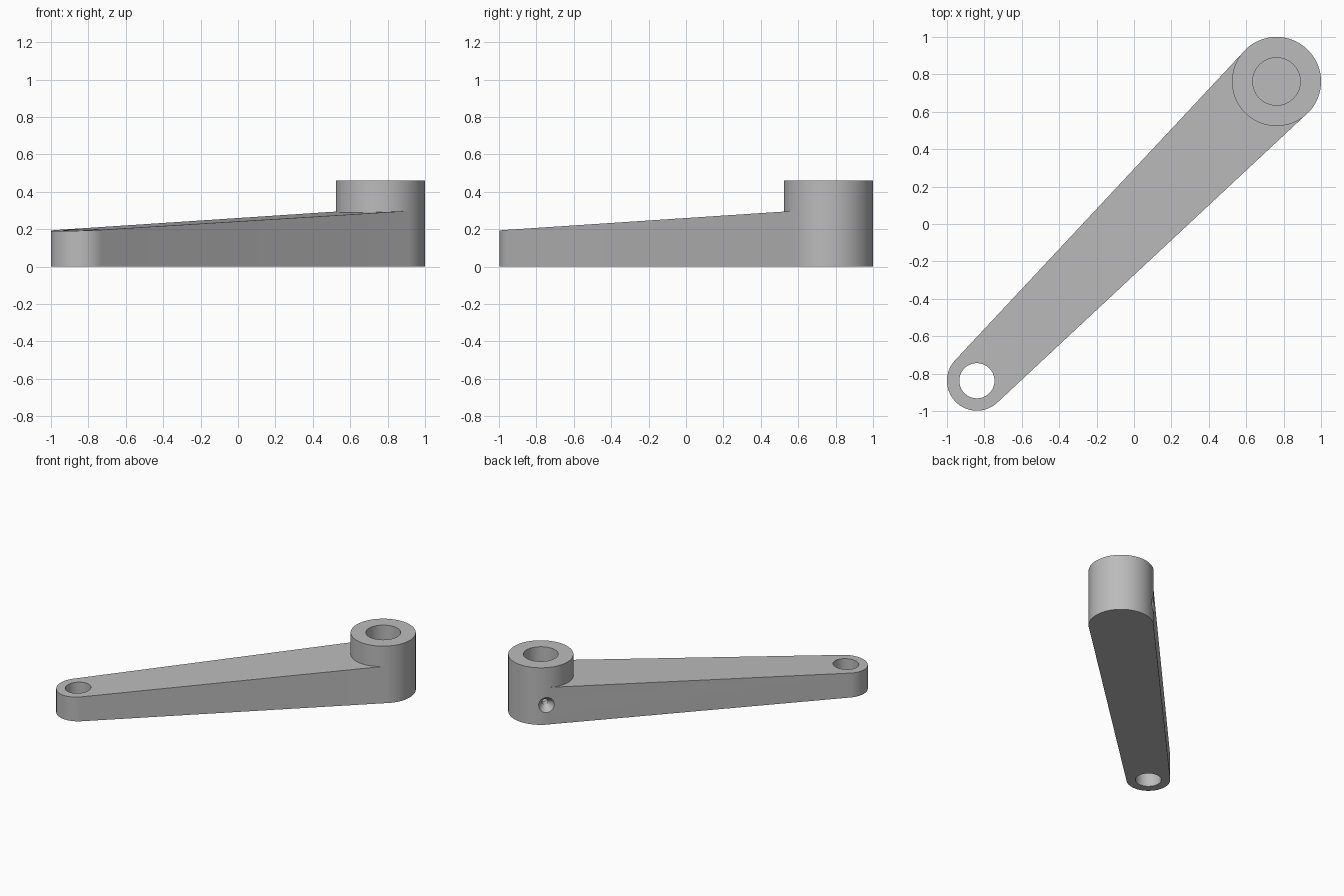
import bpy, bmesh, math
from mathutils import Vector

if "Cube" in bpy.data.objects:
    bpy.data.objects.remove(bpy.data.objects["Cube"], do_unlink=True)

SMALL, R_SMALL = Vector((-0.84, -0.838, 0)), 0.16
BIG, R_BIG = Vector((0.762, 0.762, 0)), 0.238
AXIS = BIG - SMALL
LENGTH, ANGLE = AXIS.length, math.atan2(AXIS.y, AXIS.x)
AXIS.normalize()
SIDE = Vector((-AXIS.y, AXIS.x, 0))

grey = bpy.data.materials.new("grey metal")
grey.use_nodes = True
colour = (0.5, 0.5, 0.5, 1)
grey.diffuse_color = colour
grey.node_tree.nodes["Principled BSDF"].inputs["Base Color"].default_value = colour


def make_object(name, bm):
    bmesh.ops.recalc_face_normals(bm, faces=bm.faces)
    mesh = bpy.data.meshes.new(name)
    bm.to_mesh(mesh)
    bm.free()
    mesh.materials.append(grey)
    obj = bpy.data.objects.new(name, mesh)
    bpy.context.collection.objects.link(obj)
    return obj


def cylinder(name, start, end, r1, r2=None, segments=128):
    """Cylinder or cone running from start to end."""
    bm = bmesh.new()
    d = end - start
    bmesh.ops.create_cone(bm, cap_ends=True, segments=segments, radius1=r1,
                          radius2=r1 if r2 is None else r2, depth=d.length)
    bmesh.ops.rotate(bm, verts=bm.verts, matrix=d.to_track_quat('Z', 'Y').to_matrix())
    bmesh.ops.translate(bm, verts=bm.verts, vec=(start + end) / 2)
    return make_object(name, bm)


def combine(target, tool, operation):
    mod = target.modifiers.new(operation, 'BOOLEAN')
    mod.operation, mod.object, mod.solver = operation, tool, 'EXACT'
    bpy.context.view_layer.objects.active = target
    bpy.ops.object.modifier_apply(modifier=mod.name)
    bpy.data.objects.remove(tool, do_unlink=True)


def arc(centre, radius, a0, a1, steps=64):
    return [centre + radius * Vector((math.cos(t), math.sin(t), 0))
            for t in (a0 + (a1 - a0) * i / steps for i in range(steps + 1))]


# Tapered arm: two arcs joined by tangents, with a top sloping up to the boss
r_inner = R_BIG - 0.001
phi = math.acos((R_SMALL - r_inner) / LENGTH)
outline = (arc(BIG, r_inner, ANGLE - phi, ANGLE + phi)
           + arc(SMALL, R_SMALL, ANGLE + phi, ANGLE + 2 * math.pi - phi))
bm = bmesh.new()
base = bm.faces.new([bm.verts.new(p) for p in outline])
top = bmesh.ops.extrude_face_region(bm, geom=[base], use_keep_orig=True)
for v in top["geom"]:
    if isinstance(v, bmesh.types.BMVert):
        v.co.z = 0.19 + 0.045 * ((v.co - SMALL).dot(AXIS) + R_SMALL)
lever = make_object("lever_arm", bm)

# Tall round boss at the wide end
combine(lever, cylinder("boss", BIG, BIG + Vector((0, 0, 0.46)), R_BIG), 'UNION')

# Blind bore in the boss and through hole in the narrow end
up = Vector((0, 0, 1))
combine(lever, cylinder("bore_cutter", BIG + 0.09 * up, BIG + 0.6 * up, 0.127), 'DIFFERENCE')
combine(lever, cylinder("pin_hole_cutter", SMALL - 0.1 * up, SMALL + 0.4 * up, 0.094), 'DIFFERENCE')

# Countersunk screw hole from the side of the boss into the bore
screw = BIG + 0.158 * up
combine(lever, cylinder("countersink_cutter", screw + 0.18 * SIDE, screw + 0.25 * SIDE,
                        0.022, 0.069, 48), 'DIFFERENCE')
combine(lever, cylinder("screw_hole_cutter", screw + 0.05 * SIDE, screw + 0.22 * SIDE,
                        0.022, None, 32), 'DIFFERENCE')

# Smooth round walls, sharp rims
bpy.ops.object.select_all(action='DESELECT')
lever.select_set(True)
bpy.context.view_layer.objects.active = lever
bpy.ops.object.shade_smooth_by_angle(angle=math.radians(30))
